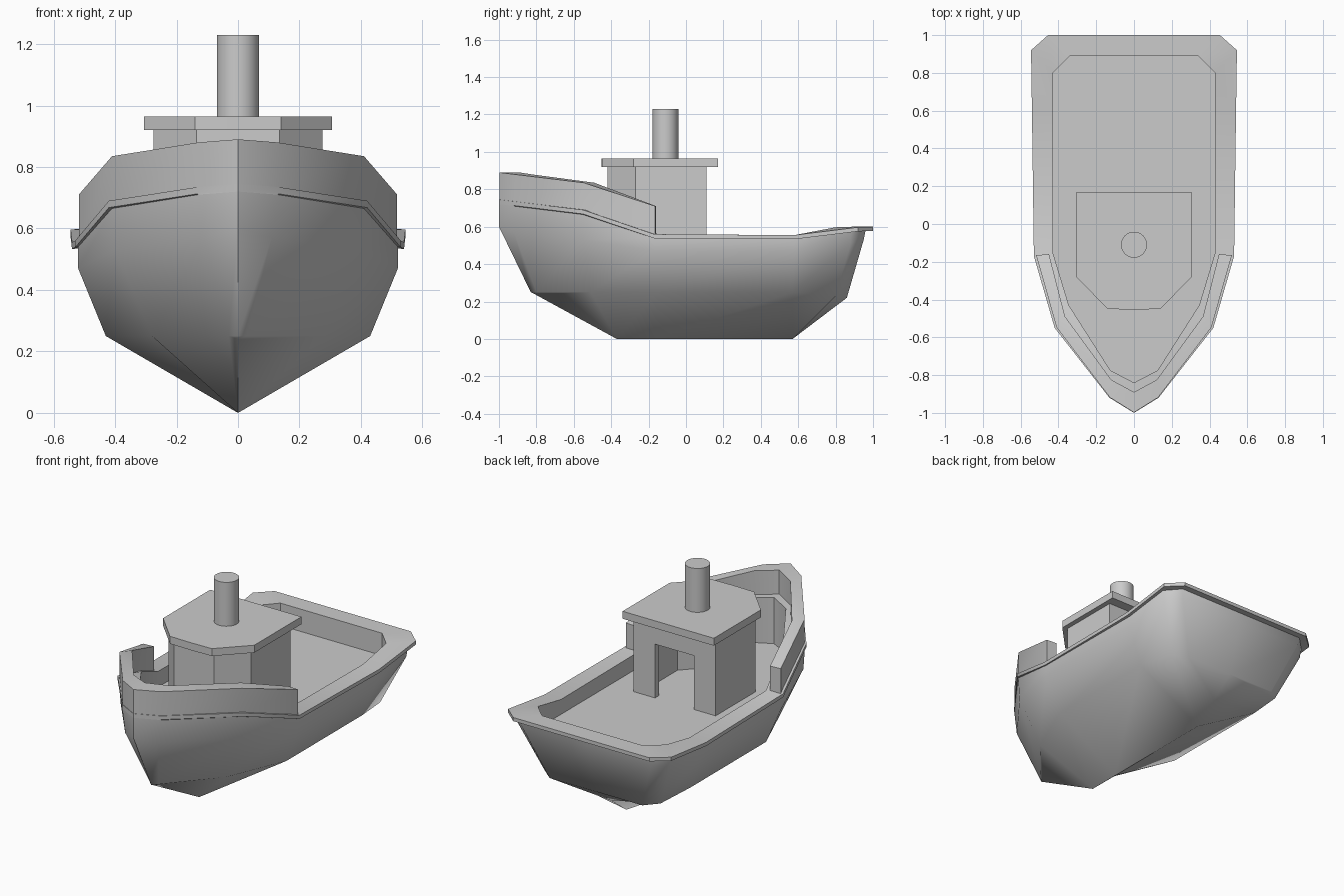
import bpy, bmesh
from math import radians

if "Cube" in bpy.data.objects:
    bpy.data.objects.remove(bpy.data.objects["Cube"])


def loft(name, rings, cap_start=False, cap_end=False, angle=35):
    """Skin a list of closed rings with the same point count."""
    bm = bmesh.new()
    vs = [[bm.verts.new(p) for p in ring] for ring in rings]
    n = len(vs[0])
    for a, b in zip(vs, vs[1:]):
        for i in range(n):
            j = (i + 1) % n
            bm.faces.new((a[i], a[j], b[j], b[i]))
    if cap_start:
        bm.faces.new(vs[0])
    if cap_end:
        bm.faces.new(vs[-1])
    bmesh.ops.remove_doubles(bm, verts=bm.verts, dist=0.0005)
    bmesh.ops.recalc_face_normals(bm, faces=bm.faces)
    me = bpy.data.meshes.new(name)
    bm.to_mesh(me)
    bm.free()
    ob = bpy.data.objects.new(name, me)
    bpy.context.collection.objects.link(ob)
    smooth(ob, angle)
    return ob


def smooth(ob, angle):
    bpy.ops.object.select_all(action='DESELECT')
    ob.select_set(True)
    bpy.context.view_layer.objects.active = ob
    bpy.ops.object.shade_smooth_by_angle(angle=radians(angle))


def flip(p):
    return (-p[0],) + tuple(p[1:])


def loop(half):
    """Full closed outline from a half that starts and ends on x = 0."""
    return half + [flip(p) for p in half[-2:0:-1]]


def at(outline, zs):
    """Lift a 2D outline to heights."""
    if not isinstance(zs, list):
        zs = [zs] * len(outline)
    return [(x, y, z) for (x, y), z in zip(outline, zs)]


def wall(name, outer, inner, z0, z1, angle=35):
    """Thick wall along a half path starting at x = 0, mirrored."""
    half = list(zip(at(outer, z0), at(outer, z1), at(inner, z1), at(inner, z0)))
    other = [[flip(p) for p in r] for r in half[:0:-1]]
    return loft(name, other + half, True, True, angle)


# Hull: bow-to-stern half lines for keel, chine, side and sheer
keel = [(0, -.83, .25), (0, -.81, .24), (0, -.37, 0), (0, -.17, 0),
        (0, .57, 0), (0, .72, .114), (0, .86, .22), (0, .86, .22)]
chine = [(0, -.83, .25), (.03, -.80, .25), (.28, -.51, .25), (.43, -.15, .25),
         (.43, .57, .25), (.39, .80, .23), (.31, .86, .22), (0, .86, .22)]
side = [(0, -1, .60), (.11, -.92, .57), (.40, -.55, .53), (.52, -.17, .47),
        (.52, .58, .47), (.51, .88, .51), (.43, .95, .53), (0, .95, .53)]
sheer = [(0, -1, .72), (.13, -.92, .71), (.41, -.55, .665), (.52, -.17, .54),
         (.52, .58, .535), (.52, .88, .575), (.44, .96, .58), (0, .96, .58)]
loft("hull", [loop(r) for r in (keel, chine, side, sheer)], angle=50)

# Rail around the top, inner wall and deck floor
rail_out = [(0, -1), (.13, -.92), (.42, -.55), (.53, -.17),
            (.54, .58), (.545, .92), (.455, 1), (0, 1)]
rail_in = [(0, -.84), (.125, -.775), (.345, -.43), (.43, -.15),
           (.43, .58), (.43, .80), (.34, .89), (0, .89)]
rail_z = [.745, .735, .69, .56, .555, .597, .60, .60]
loft("rail_and_deck",
     [loop(sheer), loop(at(rail_out, [z - .022 for z in rail_z])),
      loop(at(rail_out, rail_z)), loop(at(rail_in, rail_z)),
      loop(at(rail_in, .465))], cap_end=True)

# Raised bow bulwark
wall("bow_bulwark",
     [(0, -.998), (.128, -.918), (.41, -.547), (.518, -.165)],
     [(0, -.89), (.12, -.825), (.365, -.49), (.45, -.16)],
     [.74, .73, .685, .555], [.89, .88, .835, .71])

# Cabin walls with rear doorway, and the lintel over it
wall("cabin_walls",
     [(0, -.42), (.135, -.42), (.275, -.27), (.275, .11), (.13, .11)],
     [(0, -.38), (.118, -.38), (.235, -.255), (.235, .07), (.13, .07)],
     .46, .925)
loft("door_lintel",
     [[(x, .07, .79), (x, .11, .79), (x, .11, .925), (x, .07, .925)]
      for x in (-.13, .13)], True, True)

# Cabin roof slab
roof = loop([(0, -.453), (.14, -.45), (.305, -.28), (.305, .17), (0, .17)][:])
loft("cabin_roof", [[(x, y, z) for x, y in roof] for z in (.92, .965)], True, True)

# Chimney
bpy.ops.mesh.primitive_cylinder_add(vertices=32, radius=.069, depth=.28,
                                    location=(0, -.11, 1.09))
chimney = bpy.context.object
chimney.name = "chimney"
smooth(chimney, 35)
